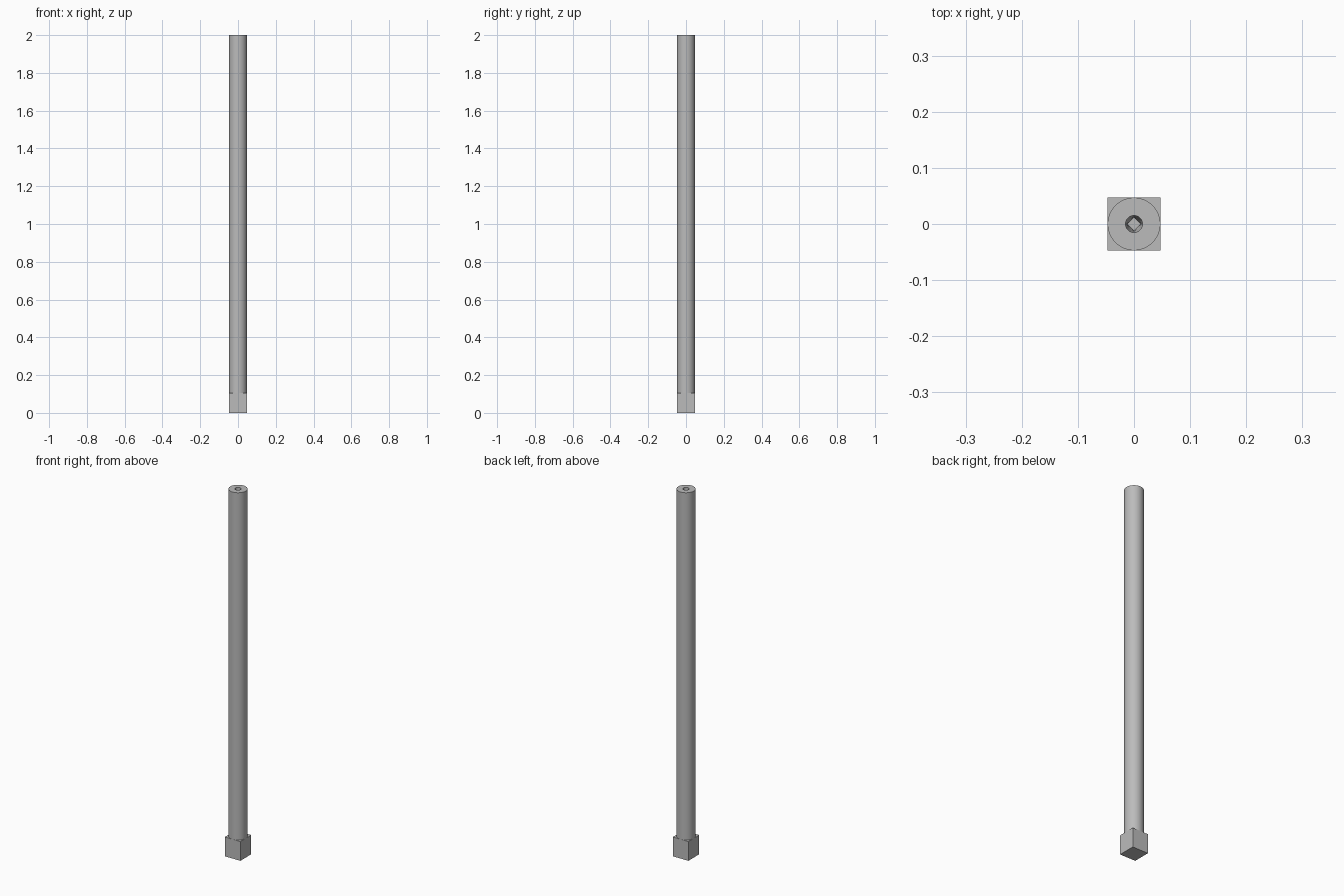
import bpy, bmesh, math

cube = bpy.data.objects.get("Cube")
if cube:
    bpy.data.objects.remove(cube, do_unlink=True)

WIDTH = 0.094
BASE_H = 0.105
TOP = 2.0
SIDES = 64

grey = bpy.data.materials.new("plain grey")
grey.use_nodes = True
colour = (0.5, 0.5, 0.5, 1)
grey.diffuse_color = colour
grey.node_tree.nodes["Principled BSDF"].inputs["Base Color"].default_value = colour


def finish(bm, name):
    bmesh.ops.recalc_face_normals(bm, faces=bm.faces)
    mesh = bpy.data.meshes.new(name)
    bm.to_mesh(mesh)
    bm.free()
    mesh.materials.append(grey)
    obj = bpy.data.objects.new(name, mesh)
    bpy.context.collection.objects.link(obj)
    return obj


def ring(bm, radius, z, diamond=False):
    verts = []
    for i in range(SIDES):
        a = math.tau * i / SIDES
        c, s = math.cos(a), math.sin(a)
        r = radius / (abs(c) + abs(s)) if diamond else radius
        verts.append(bm.verts.new((r * c, r * s, z)))
    return verts


# Square foot block
bm = bmesh.new()
bmesh.ops.create_cube(bm, size=1)
for v in bm.verts:
    v.co.x *= WIDTH
    v.co.y *= WIDTH
    v.co.z = (v.co.z + 0.5) * BASE_H
finish(bm, "square_foot")

# Round shaft with a socket in its top that narrows to a square floor
bm = bmesh.new()
rings = [
    ring(bm, WIDTH / 2, BASE_H),
    ring(bm, WIDTH / 2, TOP),
    ring(bm, 0.015, TOP),
    ring(bm, 0.014, TOP - 0.06),
    ring(bm, 0.012, TOP - 0.1, diamond=True),
]
for a, b in zip(rings, rings[1:]):
    for i in range(SIDES):
        j = (i + 1) % SIDES
        bm.faces.new((a[i], a[j], b[j], b[i]))
bm.faces.new(rings[0])
bm.faces.new(rings[-1])
shaft = finish(bm, "round_shaft")

bpy.ops.object.select_all(action="DESELECT")
shaft.select_set(True)
bpy.context.view_layer.objects.active = shaft
bpy.ops.object.shade_smooth_by_angle(angle=math.radians(30))
